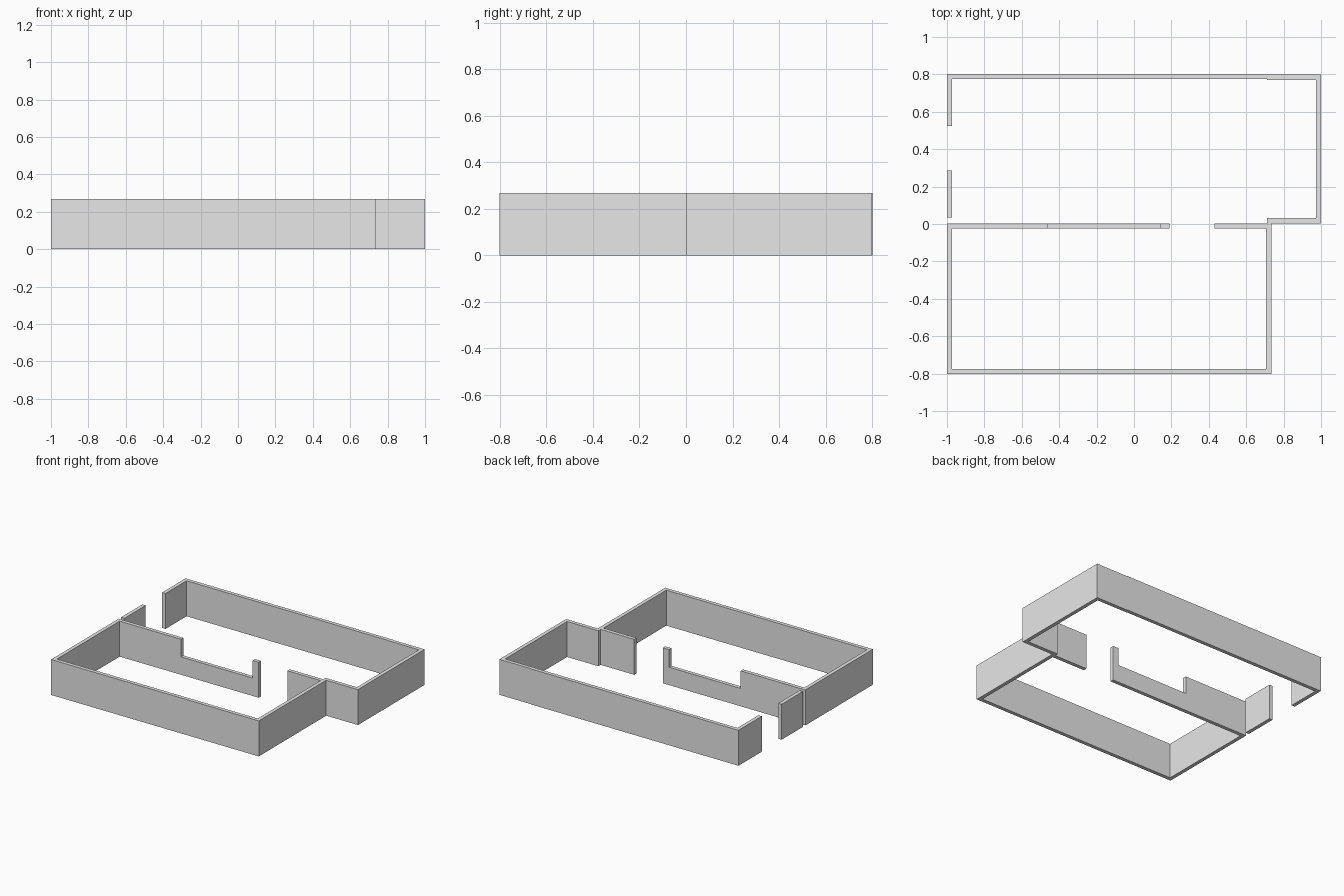
import bpy
import bmesh
from mathutils import Vector

HEIGHT = 0.268
THICK = 0.028
SILL = 0.135

cube = bpy.data.objects.get("Cube")
if cube:
    bpy.data.objects.remove(cube, do_unlink=True)

# Single plain grey
grey = bpy.data.materials.new("wall_grey")
grey.use_nodes = True
colour = (0.8, 0.8, 0.8, 1)
grey.diffuse_color = colour
grey.node_tree.nodes["Principled BSDF"].inputs["Base Color"].default_value = colour


def wall(name, path, bottom=0.0, top=HEIGHT):
    """Wall along a clockwise, right-angled outer path, thickened to its right."""
    outer = [Vector((x, y, bottom)) for x, y in path]
    normals = []
    for a, b in zip(outer, outer[1:]):
        d = (b - a).normalized()
        normals.append(Vector((d.y, -d.x, 0)))
    inner = []
    for i, p in enumerate(outer):
        offset = Vector()
        if i > 0:
            offset += normals[i - 1]
        if i < len(normals):
            offset += normals[i]
        inner.append(p + offset * THICK)

    bm = bmesh.new()
    vo = [bm.verts.new(p) for p in outer]
    vi = [bm.verts.new(p) for p in inner]
    faces = [bm.faces.new((vo[i], vo[i + 1], vi[i + 1], vi[i]))
             for i in range(len(normals))]
    raised = bmesh.ops.extrude_face_region(bm, geom=faces, use_keep_orig=True)
    verts = [v for v in raised["geom"] if isinstance(v, bmesh.types.BMVert)]
    bmesh.ops.translate(bm, verts=verts, vec=(0, 0, top - bottom))
    bmesh.ops.recalc_face_normals(bm, faces=bm.faces)

    mesh = bpy.data.meshes.new(name)
    bm.to_mesh(mesh)
    bm.free()
    mesh.materials.append(grey)
    obj = bpy.data.objects.new(name, mesh)
    bpy.context.collection.objects.link(obj)
    return obj


# Front room, running round from the inner doorway to the window opening
MID = 0.004
wall("front_room_walls", [(0.43, MID), (0.735, MID), (0.735, -0.802),
                          (-1, -0.802), (-1, MID), (-0.46, MID)])

# Low wall under the opening, and the post beside the doorway
wall("window_sill_wall", [(-0.46, MID), (0.19, MID)], top=SILL)
wall("doorway_post", [(0.14, MID), (0.19, MID)], bottom=SILL)

# Back room, with an outer doorway in its side wall
wall("side_wall_stub", [(-1, 0.034), (-1, 0.287)])
wall("back_room_walls", [(-1, 0.524), (-1, 0.802), (0.735, 0.802)])
wall("back_room_extension", [(0.71, 0.799), (1, 0.799), (1, 0.003), (0.71, 0.003)])
